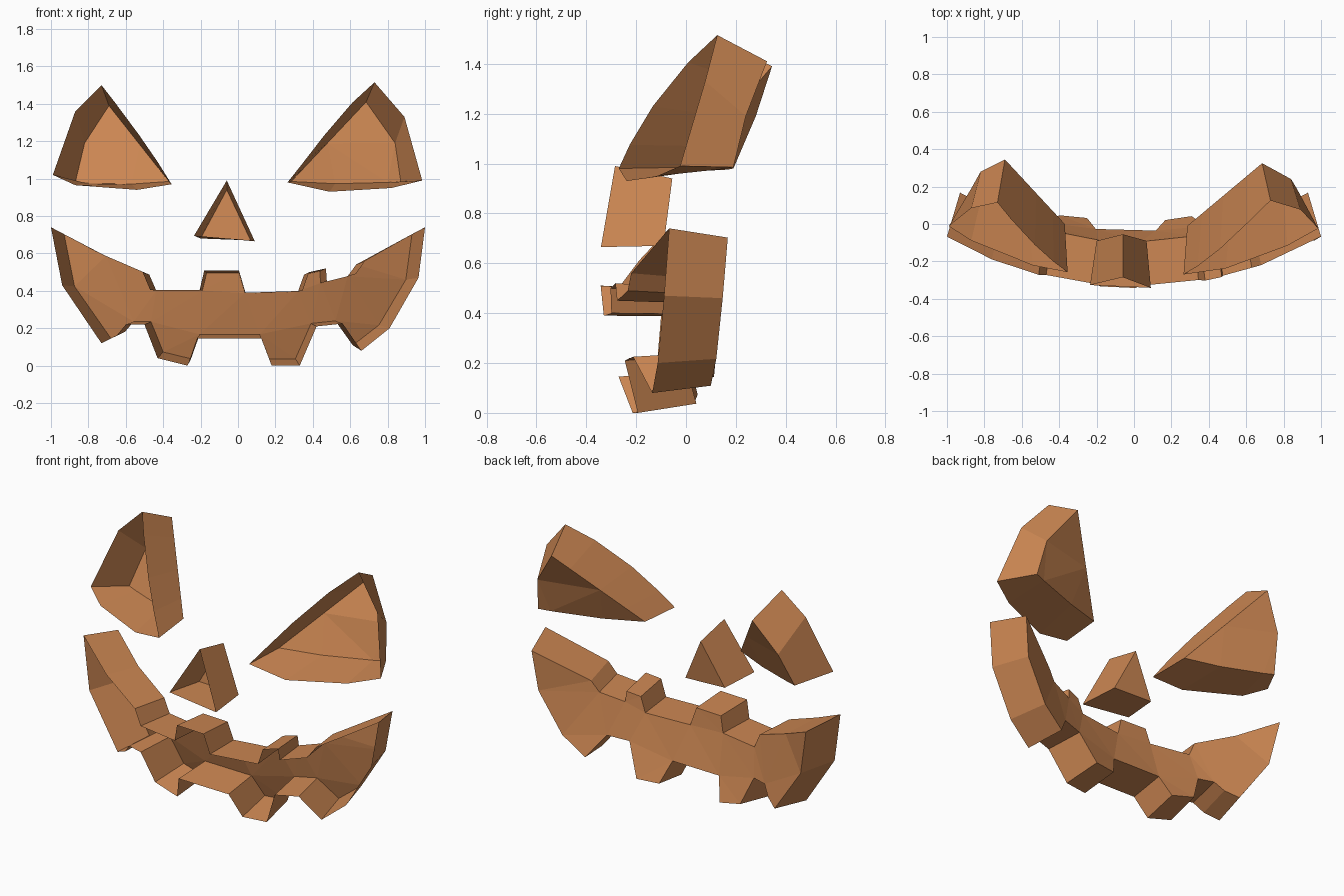
import bpy, bmesh
from mathutils import Vector
from mathutils.geometry import delaunay_2d_cdt

if "Cube" in bpy.data.objects:
    bpy.data.objects.remove(bpy.data.objects["Cube"])

orange = bpy.data.materials.new("pumpkin_orange")
orange.diffuse_color = (0.60, 0.24, 0.085, 1)
orange.use_nodes = True
orange.node_tree.nodes["Principled BSDF"].inputs["Base Color"].default_value = orange.diffuse_color


def surface(x, z):
    """Point on the curved front that all cut-outs follow."""
    k = 0.39 if z > 0.6 else 0.34
    return Vector((x, -0.345 + 0.27 * x * x + k * (z - 0.6) ** 2, z))


def inset(p):
    """Matching back point, one wall thickness behind the front."""
    return Vector((p.x * 0.93, p.y + 0.235, p.z - 0.1 * (p.z - 0.37)))


def hollow(name, outline, back=None):
    """Open-fronted pocket: side walls plus a back wall."""
    front = [surface(x, z) for x, z in outline]
    back = [Vector(p) for p in back] if back else [inset(p) for p in front]
    n = len(front)
    bm = bmesh.new()
    f = [bm.verts.new(p) for p in front]
    b = [bm.verts.new(p) for p in back]
    for i in range(n):
        j = (i + 1) % n
        bm.faces.new((f[i], f[j], b[j], b[i]))
    flat = [Vector((p.x, p.z)) for p in back]
    res = delaunay_2d_cdt(flat, [(i, (i + 1) % n) for i in range(n)],
                          [], 1, 1e-5)
    src = [o[0] for o in res[3]]
    for tri in res[2]:
        bm.faces.new([b[src[k]] for k in tri])
    bmesh.ops.recalc_face_normals(bm, faces=bm.faces)
    me = bpy.data.meshes.new(name)
    bm.to_mesh(me)
    bm.free()
    me.materials.append(orange)
    ob = bpy.data.objects.new(name, me)
    bpy.context.collection.objects.link(ob)
    return ob


def eye_back(s, apex, side, corner, tip):
    """Back wall of an eye: evenly divided triangle with one bent side."""
    a, m, c, t = (Vector((s * p[0], p[1], p[2])) for p in (apex, side, corner, tip))
    return [a, m, c, c.lerp(t, 0.12) - Vector((0, 0, 0.005)),
            c.lerp(t, 0.6) - Vector((0, 0, 0.012)), t,
            t.lerp(a, 0.2), t.lerp(a, 0.48), t.lerp(a, 0.8)]


# Eyes
hollow("left_eye",
       [(-.73, 1.50), (-.87, 1.36), (-.99, 1.02), (-.87, .965), (-.54, .94),
        (-.355, .97), (-.43, 1.09), (-.53, 1.235), (-.66, 1.41)],
       eye_back(-1, (.69, .345, 1.39), (.82, .28, 1.19), (.87, .19, .98), (.37, 0, .985)))
hollow("right_eye",
       [(.73, 1.515), (.89, 1.33), (.985, .99), (.82, .95), (.49, .93),
        (.265, .98), (.34, 1.075), (.46, 1.23), (.61, 1.405)],
       eye_back(1, (.685, .325, 1.41), (.84, .24, 1.19), (.87, .19, .985), (.285, -.01, .985)))

# Nose
hollow("nose", [(-.06, .99), (-.235, .695), (.09, .665)],
       [(-.06, -.055, .94), (-.20, -.09, .68), (.067, -.09, .67)])

# Mouth with notched teeth: top edge left to right, then bottom edge back
hollow("mouth",
       [(-1, .74), (-.76, .61), (-.51, .50), (-.47, .405), (-.205, .405),
        (-.18, .51), (.005, .51), (.04, .39), (.345, .40), (.38, .50),
        (.47, .52), (.475, .45), (.63, .49), (.68, .56), (1, .74),
        (.965, .47), (.81, .20), (.66, .08), (.56, .225), (.42, .21),
        (.33, 0), (.18, 0), (.125, .145), (-.22, .145), (-.27, 0),
        (-.43, .04), (-.50, .22), (-.60, .22), (-.65, .16), (-.73, .12),
        (-.94, .43)])
